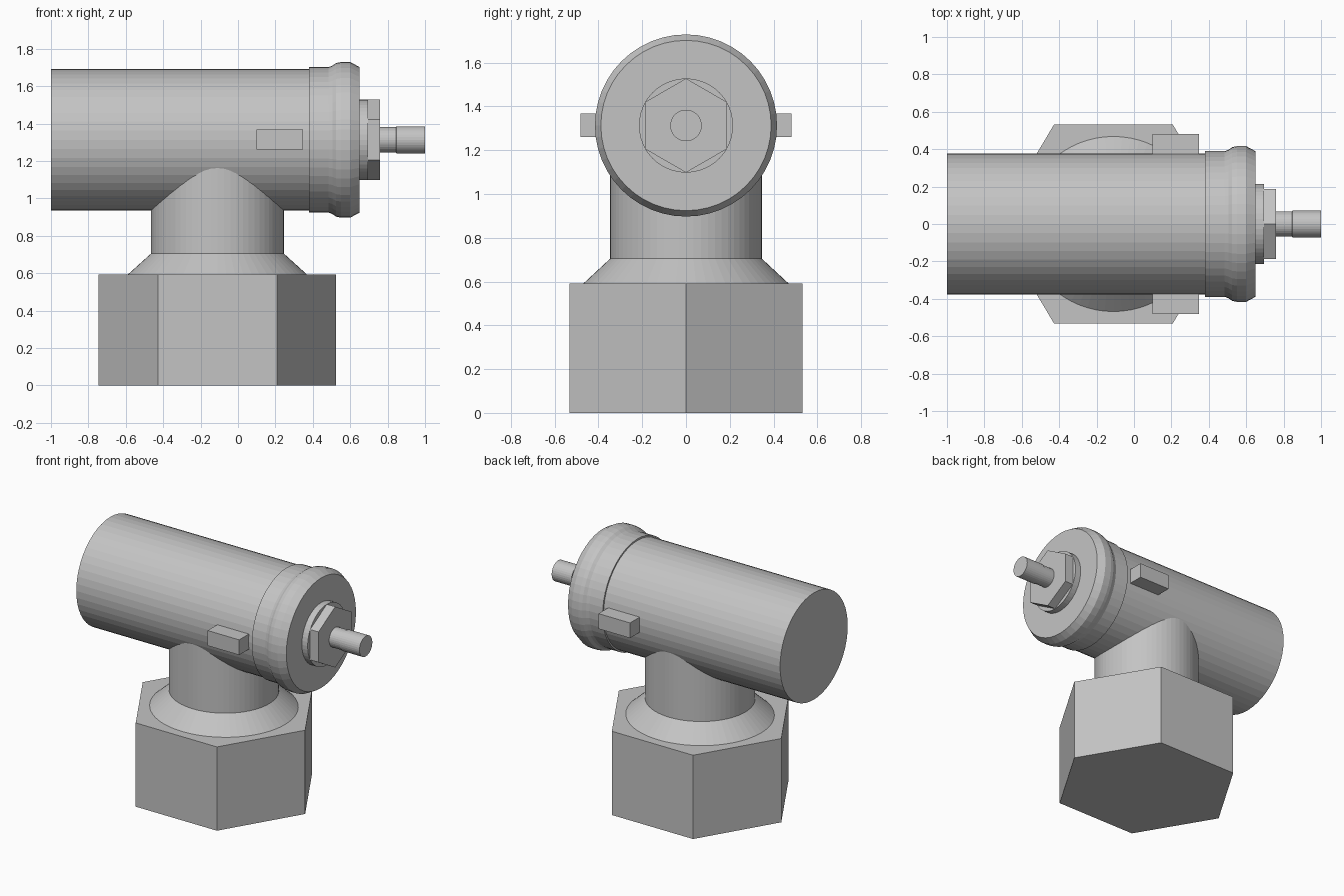
import bpy, bmesh
from math import cos, sin, pi

cube = bpy.data.objects.get("Cube")
if cube:
    bpy.data.objects.remove(cube, do_unlink=True)

GREY = (0.55, 0.55, 0.55, 1)
metal = bpy.data.materials.new("grey_metal")
metal.use_nodes = True
metal.diffuse_color = GREY
metal.node_tree.nodes["Principled BSDF"].inputs["Base Color"].default_value = GREY

BORE_Z = 1.313   # height of the horizontal axis
STEM_X = -0.11   # position of the vertical axis


def finish(name, bm):
    bmesh.ops.recalc_face_normals(bm, faces=bm.faces)
    mesh = bpy.data.meshes.new(name)
    bm.to_mesh(mesh)
    bm.free()
    mesh.materials.append(metal)
    obj = bpy.data.objects.new(name, mesh)
    bpy.context.collection.objects.link(obj)
    return obj


def turned(name, profile, sides, place, turn=0.0):
    """Closed solid from (distance, radius) rings; place maps (t, u, v) to xyz."""
    bm = bmesh.new()
    rings = []
    for t, r in profile:
        angles = [turn + 2 * pi * i / sides for i in range(sides)]
        rings.append([bm.verts.new(place(t, r * cos(a), r * sin(a))) for a in angles])
    for low, high in zip(rings, rings[1:]):
        for i in range(sides):
            j = (i + 1) % sides
            bm.faces.new((low[i], low[j], high[j], high[i]))
    bm.faces.new(rings[0][::-1])
    bm.faces.new(rings[-1])
    return finish(name, bm)


def along_x(t, u, v):
    return (t, u, BORE_Z + v)


def upright(t, u, v):
    return (STEM_X + u, v * 0.975, t)


def box(name, low, high):
    bm = bmesh.new()
    bmesh.ops.create_cube(bm, size=1)
    for v in bm.verts:
        v.co = [a + (b - a) * (c + 0.5) for a, b, c in zip(low, high, v.co)]
    return finish(name, bm)


# Vertical inlet: hexagonal base, flared shoulder and neck
turned("hex_base", [(0, 0.635), (0.592, 0.635)], 6,
       lambda t, u, v: (STEM_X + u, v * 0.967, t))
turned("flared_neck", [(0.58, 0.48), (0.592, 0.48), (0.705, 0.355), (1.3, 0.355)],
       64, upright)

# Horizontal barrel with its end cap
turned("barrel", [(-1, 0.378), (0.5, 0.378)], 48, along_x)
turned("end_cap", [(0.38, 0.389), (0.485, 0.389), (0.505, 0.397), (0.525, 0.411),
                   (0.55, 0.416), (0.6, 0.416), (0.65, 0.389)], 48, along_x)

# Spindle assembly
turned("gland_washer", [(0.64, 0.215), (0.695, 0.215)], 48, along_x)
turned("gland_nut", [(0.69, 0.215), (0.76, 0.215)], 6, along_x, pi / 2)
turned("spindle", [(0.75, 0.068), (0.845, 0.068), (0.847, 0.072), (1, 0.072)],
       32, along_x)

# Lugs on both sides of the barrel
for side, name in ((-1, "right_lug"), (1, "left_lug")):
    ys = sorted((side * 0.34, side * 0.482))
    box(name, (0.1, ys[0], 1.26), (0.347, ys[1], 1.367))
